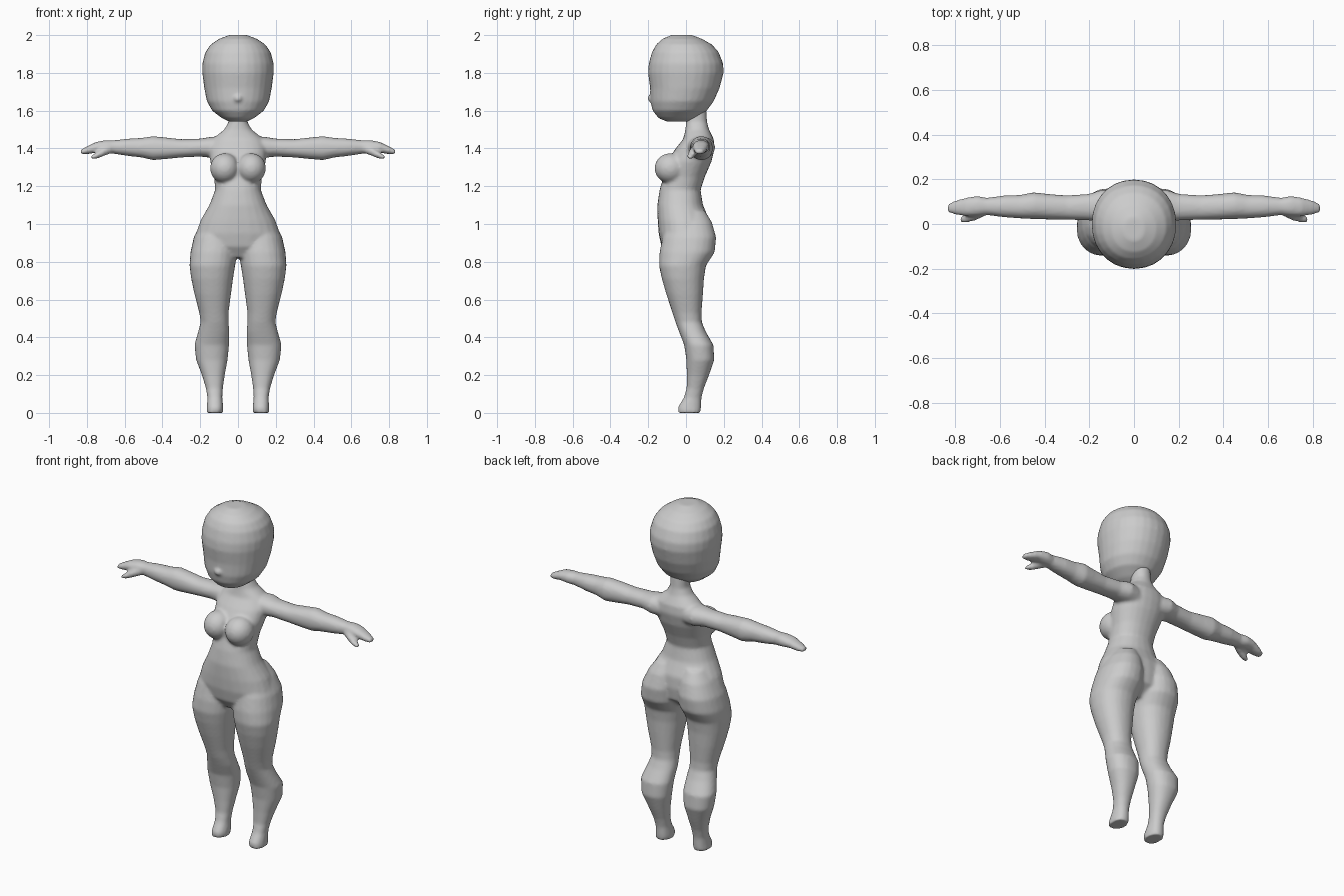
import bpy, bmesh
from math import sin, cos, pi, copysign
from mathutils import Matrix, Vector


def ring_point(t, n):
    """Point on a unit superellipse."""
    c, s = cos(t), sin(t)
    return copysign(abs(c) ** (2 / n), c), copysign(abs(s) ** (2 / n), s)


def loft(bm, sections, axis='Z', side=1, n=2.2, seg=24):
    """Sections are (position, a0, a1, b0, b1): extents of each ring along the other two axes."""
    rings = []
    for p, a0, a1, b0, b1 in sections:
        ring = []
        for i in range(seg):
            u, v = ring_point(2 * pi * i / seg, n)
            a = (a0 + a1) / 2 + u * (a1 - a0) / 2
            b = (b0 + b1) / 2 + v * (b1 - b0) / 2
            co = (a, b, p) if axis == 'Z' else (p, a, b)
            ring.append(bm.verts.new((co[0] * side, co[1], co[2])))
        rings.append(ring)
    for r0, r1 in zip(rings, rings[1:]):
        for i in range(seg):
            j = (i + 1) % seg
            bm.faces.new((r0[i], r0[j], r1[j], r1[i]))
    bm.faces.new(rings[0])
    bm.faces.new(rings[-1])


def ball(bm, centre, radii):
    m = Matrix.Translation(Vector(centre)) @ Matrix.Diagonal((*radii, 1))
    bmesh.ops.create_uvsphere(bm, u_segments=20, v_segments=12, radius=1, matrix=m)


def finish(bm, name, voxel, smooth):
    bmesh.ops.recalc_face_normals(bm, faces=bm.faces)
    me = bpy.data.meshes.new(name)
    bm.to_mesh(me)
    bm.free()
    ob = bpy.data.objects.new(name, me)
    bpy.context.collection.objects.link(ob)
    rm = ob.modifiers.new("blend", 'REMESH')
    rm.mode = 'VOXEL'
    rm.voxel_size = voxel
    rm.use_smooth_shade = True
    sm = ob.modifiers.new("soften", 'SMOOTH')
    sm.factor = 0.5
    sm.iterations = smooth
    return ob


# Torso and neck: height, half width, front, back
torso = [
    (0.82, .09, -.09, .05), (0.88, .215, -.13, .12), (0.95, .222, -.145, .13),
    (1.02, .198, -.15, .125), (1.10, .152, -.152, .09), (1.18, .121, -.14, .077),
    (1.25, .127, -.12, .10), (1.33, .147, -.10, .135), (1.40, .152, -.055, .152),
    (1.45, .135, -.015, .147), (1.50, .073, -.003, .122), (1.54, .05, 0, .112),
    (1.64, .05, 0, .105),
]

# Legs: height, inner x, outer x, front, back
leg = [
    (0, .078, .168, -.043, .077), (.03, .078, .165, -.043, .08), (.08, .083, .162, -.012, .082),
    (.13, .08, .17, .003, .095), (.20, .07, .191, .004, .122), (.28, .055, .222, .002, .15),
    (.36, .047, .231, -.01, .145), (.43, .045, .211, -.037, .105), (.48, .05, .198, -.056, .084),
    (.53, .05, .205, -.072, .082), (.63, .037, .231, -.105, .09), (.71, .026, .248, -.128, .095),
    (.78, .015, .257, -.143, .106), (.85, .003, .252, -.14, .152), (.93, .002, .234, -.125, .16),
    (1.01, .01, .195, -.10, .137), (1.07, .03, .15, -.06, .10),
]

# Arms and palms: x, front, back, bottom, top
arm = [
    (.06, .0, .14, 1.34, 1.46), (.14, .008, .155, 1.35, 1.462), (.20, .016, .135, 1.357, 1.452),
    (.30, .019, .128, 1.352, 1.449), (.38, .02, .134, 1.344, 1.458), (.45, .022, .142, 1.338, 1.465),
    (.51, .025, .13, 1.352, 1.456), (.58, .03, .128, 1.36, 1.452), (.66, .04, .117, 1.372, 1.443),
    (.70, .035, .126, 1.375, 1.444), (.75, .034, .118, 1.378, 1.435), (.80, .042, .105, 1.369, 1.411),
    (.835, .052, .088, 1.369, 1.392),
]

# Thumbs: x, front, back, bottom, top
thumb = [
    (.67, .035, .085, 1.375, 1.42), (.71, .015, .062, 1.36, 1.405),
    (.745, .007, .047, 1.346, 1.382), (.778, .008, .033, 1.341, 1.362),
]

bm = bmesh.new()
loft(bm, [(z, -w, w, f, b) for z, w, f, b in torso])
for s in (1, -1):
    loft(bm, leg, side=s)
    loft(bm, arm, axis='X', side=s)
    loft(bm, thumb, axis='X', side=s)
    ball(bm, (s * .07, -.082, 1.295), (.078, .085, .08))
finish(bm, "body", 0.009, 6)

# Head: height, half width, front, back
head = [
    (1.542, .045, -.10, .02), (1.56, .085, -.145, .055), (1.60, .137, -.177, .11),
    (1.65, .165, -.188, .147), (1.72, .179, -.19, .178), (1.80, .189, -.201, .199),
    (1.85, .189, -.197, .197), (1.91, .173, -.18, .173), (1.95, .145, -.158, .138),
    (1.98, .10, -.125, .085), (2.001, .045, -.075, .03),
]
bm = bmesh.new()
loft(bm, [(z, -w, w, f, b) for z, w, f, b in head], n=2.1, seg=28)
# Nose
ball(bm, (0, -.178, 1.665), (.026, .026, .022))
finish(bm, "head", 0.009, 4)
